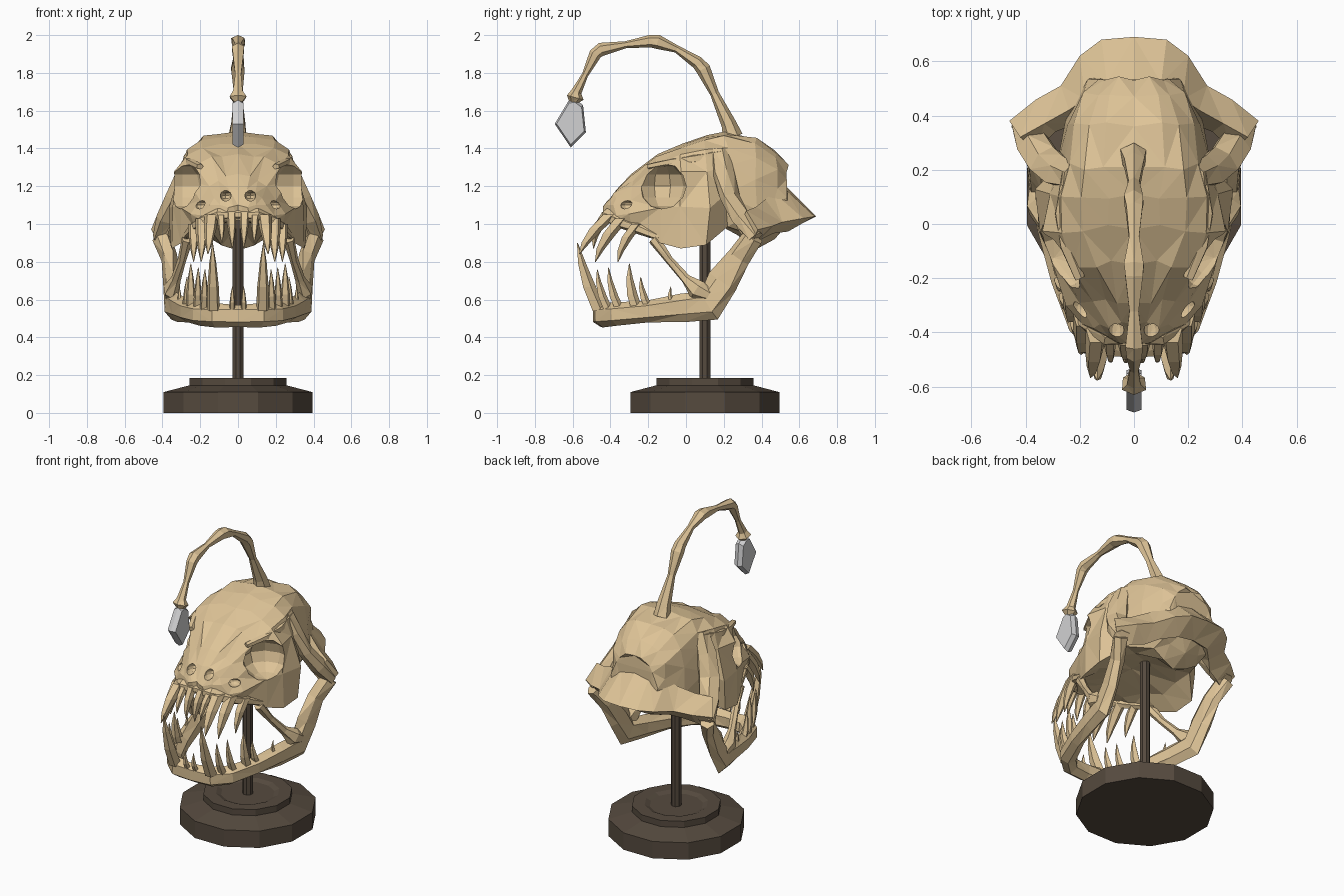
import bpy, bmesh, math, random
from mathutils import Vector
random.seed(4)


def material(name, color):
    m = bpy.data.materials.new(name)
    m.diffuse_color = (*color, 1)
    return m


BONE = material("bone tan", (0.73, 0.55, 0.31))
WOOD = material("dark wood", (0.092, 0.069, 0.049))
GEM = material("pale grey", (0.64, 0.64, 0.65))


def make(name, verts, faces, mat, mirror=False, tri=False):
    me = bpy.data.meshes.new(name)
    me.from_pydata([tuple(v) for v in verts], [], faces)
    bm = bmesh.new()
    bm.from_mesh(me)
    bmesh.ops.recalc_face_normals(bm, faces=bm.faces)
    if tri:
        bmesh.ops.triangulate(bm, faces=bm.faces)
    bm.to_mesh(me)
    bm.free()
    me.materials.append(mat)
    ob = bpy.data.objects.new(name, me)
    bpy.context.collection.objects.link(ob)
    if mirror:
        ob.modifiers.new("mirror", 'MIRROR')
    return ob


def loft(name, rings, mat, mirror=False, tri=True, cap_start=True):
    n = len(rings[0])
    verts = [v for r in rings for v in r]
    faces = [(i * n + j, i * n + (j + 1) % n, (i + 1) * n + (j + 1) % n, (i + 1) * n + j)
             for i in range(len(rings) - 1) for j in range(n)]
    faces.append(tuple(range(len(verts) - n, len(verts))))
    if cap_start:
        faces.append(tuple(range(n)))
    return make(name, verts, faces, mat, mirror, tri)


def bone(name, pts, n=6, mirror=True, jitter=0.12, cap_start=True, mat=BONE):
    """Faceted tube through (x, y, z, half width, half height) points."""
    P = [Vector(p[:3]) for p in pts]
    rings = []
    for i, p in enumerate(pts):
        t = (P[min(i + 1, len(P) - 1)] - P[max(i - 1, 0)]).normalized()
        if i == 0 and p[0] == 0 and mirror:
            t = Vector((1, 0, 0))
        s = t.cross(Vector((0, 0, 1))).normalized()
        u = s.cross(t)
        ring = []
        for j in range(n):
            a = 2 * math.pi * (j + 0.5) / n
            k = 1 + random.uniform(-jitter, jitter)
            ring.append(P[i] + s * (p[3] * k * math.cos(a)) + u * (p[-1] * k * math.sin(a)))
        rings.append(ring)
    return loft(name, rings, mat, mirror, True, cap_start)


def lathe(name, prof, n, cy, mat):
    rings = [[(r * math.cos(2 * math.pi * (j + .5) / n), cy + r * math.sin(2 * math.pi * (j + .5) / n), z)
              for j in range(n)] for r, z in prof]
    return loft(name, rings, mat, tri=False)


# Stand: dished two-step plinth and post
lathe("plinth", [(.408, 0), (.408, .11), (.27, .145), (.266, .145), (.266, .185),
                 (.19, .185), (.16, .172)], 12, .1, WOOD)
lathe("post", [(.031, .16), (.031, 1.12)], 8, .1, WOOD)

# Skull: half section per station (y, top, upper x z, side x z, lower x z, palate)
stations = [
    (-.425, 1.10, .06, 1.09, .10, 1.06, .10, 1.02, 1.02),
    (-.37, 1.18, .08, 1.16, .15, 1.09, .18, 1.01, 1.03),
    (-.29, 1.265, .11, 1.24, .20, 1.13, .235, .98, 1.04),
    (-.15, 1.37, .15, 1.35, .275, 1.24, .295, .91, 1.04),
    (-.02, 1.425, .18, 1.41, .325, 1.29, .355, .88, 1.03),
    (.11, 1.47, .19, 1.455, .32, 1.27, .365, .90, 1.02),
    (.21, 1.49, .19, 1.475, .27, 1.31, .24, .98, 1.00),
    (.36, 1.45, .17, 1.42, .24, 1.24, .15, .93, .86),
    (.47, 1.39, .14, 1.35, .20, 1.20, .15, .97, .92),
    (.53, 1.31, .11, 1.28, .16, 1.15, .13, 1.02, .99)]
rings = []
for y, zt, x1, z1, x2, z2, x3, z3, zp in stations:
    half = [(x1 * .55, zt - .004), (x1, z1), ((x1 + x2) * .53, (z1 + z2) / 2 + .02), (x2, z2),
            (max(x2, x3) * 1.01, z2 * .5 + z3 * .5), (x3, z3), (x3 * .65, (z3 + zp) / 2)]
    half = [(x + random.uniform(-.014, .014), y + random.uniform(-.018, .018),
             z + random.uniform(-.012, .012)) for x, z in half]
    rings.append([(0, y, zt)] + half + [(0, y, zp)] + [(-x, yy, z) for x, yy, z in reversed(half)])
skull = loft("skull", rings, BONE)

# Eye sockets and nostrils cut into the skull
cutters = []
for s in (-1, 1):
    for loc, rad in (((.295, -.125, 1.2), (.155, .138, .122)),
                     ((.065, -.395, 1.15), (.03, .07, .03)),
                     ((.19, -.31, 1.10), (.04, .04, .024))):
        bpy.ops.mesh.primitive_uv_sphere_add(segments=10, ring_count=6, location=(s * loc[0], loc[1], loc[2]))
        c = bpy.context.object
        c.name, c.scale, c.hide_render = "socket_cutter", rad, True
        c.data.materials.append(BONE)
        b = skull.modifiers.new("cut", 'BOOLEAN')
        b.operation, b.object, b.solver = 'DIFFERENCE', c, 'EXACT'
        cutters.append(c)
bpy.context.view_layer.update()
dg = bpy.context.evaluated_depsgraph_get()
cut = bpy.data.meshes.new_from_object(skull.evaluated_get(dg))
skull.modifiers.clear()
skull.data = cut
for c in cutters:
    bpy.data.objects.remove(c)

# Ridges on the skull
bone("brow_ridge", [(.2, -.2, 1.305, .02, .015), (.25, -.08, 1.33, .028, .02),
                    (.265, .04, 1.345, .03, .025), (.25, .19, 1.37, .02, .03)], 5)
bone("upper_jaw_rim", [(0, -.42, 1.05, .025, .025), (.1, -.42, 1.045, .03, .035),
                       (.18, -.36, 1.015, .03, .035), (.235, -.26, .98, .025, .03),
                       (.28, -.14, .93, .02, .02)], cap_start=False)

# Flared shelf round the back of the skull
shelf = [[(0, .69, 1.04), (0, .53, 1.2), (0, .42, 1.06), (0, .55, .97)],
         [(.12, .68, 1.04), (.1, .52, 1.19), (.09, .42, 1.05), (.11, .54, .96)],
         [(.2, .62, 1.03), (.18, .46, 1.17), (.15, .38, 1.04), (.19, .46, .95)],
         [(.27, .51, 1.01), (.24, .42, 1.13), (.21, .37, 1.0), (.25, .4, .92)],
         [(.36, .46, .99), (.33, .37, 1.09), (.29, .34, .99), (.33, .37, .9)],
         [(.46, .38, .97), (.42, .32, 1.07), (.36, .27, .98), (.40, .34, .87)]]
loft("rear_shelf", shelf, BONE, mirror=True, cap_start=False)

# Cheek arch, lower jaw and the strut between cheek and jaw
bone("cheek_arch", [(.23, .18, 1.39, .05, .03), (.28, .2, 1.27, .07, .04), (.325, .23, 1.14, .065, .045),
                    (.37, .29, 1.03, .07, .05), (.41, .37, .93, .05, .04)])
bone("lower_jaw", [(0, -.45, .515, .045, .06), (.12, -.44, .515, .05, .06), (.2, -.37, .52, .05, .06),
                   (.265, -.2, .535, .045, .058), (.315, -.02, .555, .042, .07), (.345, .12, .575, .045, .09),
                   (.352, .2, .69, .04, .085), (.365, .285, .82, .04, .065), (.41, .36, .93, .045, .06)],
     cap_start=False)
bone("jaw_strut", [(.27, -.17, .92, .03, .03), (.295, -.09, .81, .022, .024), (.33, .0, .71, .025, .028),
                   (.355, .06, .65, .04, .052), (.36, .12, .62, .03, .035)])


# Fangs: curved five-sided spikes
def fang(name, base, tip, r, bow):
    b, t = Vector(base), Vector(tip)
    rows = []
    for f, k in ((0, 1), (.35, .9), (.7, .55), (1, .06)):
        p = b.lerp(t, f) + Vector((0, bow, 0)) * math.sin(math.pi * f)
        rows.append([p + Vector((r * k * .85 * math.cos(a), r * k * math.sin(a), 0))
                     for a in [2 * math.pi * j / 5 + .3 for j in range(5)]])
    loft(name, rows, BONE, mirror=True)


lower = [((.03, -.47), (.03, -.5, .67), .02), ((.13, -.46), (.135, -.575, .9), .042),
         ((.18, -.41), (.175, -.47, .76), .028), ((.215, -.35), (.21, -.41, .77), .028),
         ((.25, -.26), (.25, -.3, .79), .034), ((.275, -.19), (.27, -.24, .72), .026),
         ((.31, -.06), (.31, -.08, .67), .018)]
for (x, y), tip, r in lower:
    fang("lower_fang", (x, y, .54), tip, r, -.015)
upper = [((.035, -.42, 1.06), (.03, -.49, .87), .032), ((.09, -.41, 1.06), (.085, -.51, .9), .028),
         ((.14, -.40, 1.05), (.16, -.565, .84), .046), ((.19, -.34, 1.03), (.195, -.48, .8), .044),
         ((.235, -.26, 1.0), (.235, -.36, .8), .036)]
for base, tip, r in upper:
    fang("upper_fang", base, tip, r, -.02)

# Jointed lure rod arching forward from the crown
rod = [(.25, 1.46, .055), (.225, 1.53, .042), (.15, 1.69, .025), (.09, 1.82, .04), (.06, 1.855, .034),
       (-.05, 1.925, .021), (-.15, 1.965, .04), (-.19, 1.968, .036), (-.32, 1.95, .019), (-.45, 1.925, .036),
       (-.48, 1.9, .034), (-.535, 1.79, .018), (-.58, 1.7, .028), (-.588, 1.67, .05), (-.595, 1.645, .025)]
bone("lure_rod", [(0, y, z, r, r * .95) for y, z, r in rod], 6, mirror=False, jitter=.08)

# Hanging lure: flat faceted crystal
outline = [(-.585, 1.66), (-.545, 1.63), (-.53, 1.485), (-.61, 1.405), (-.695, 1.53), (-.62, 1.655)]
layers = [[(x, -.61 + (y + .61) * k, 1.53 + (z - 1.53) * k) for y, z in outline]
          for x, k in ((-.028, .88), (0, 1), (.028, .88))]
loft("lure_crystal", layers, GEM, tri=False)
